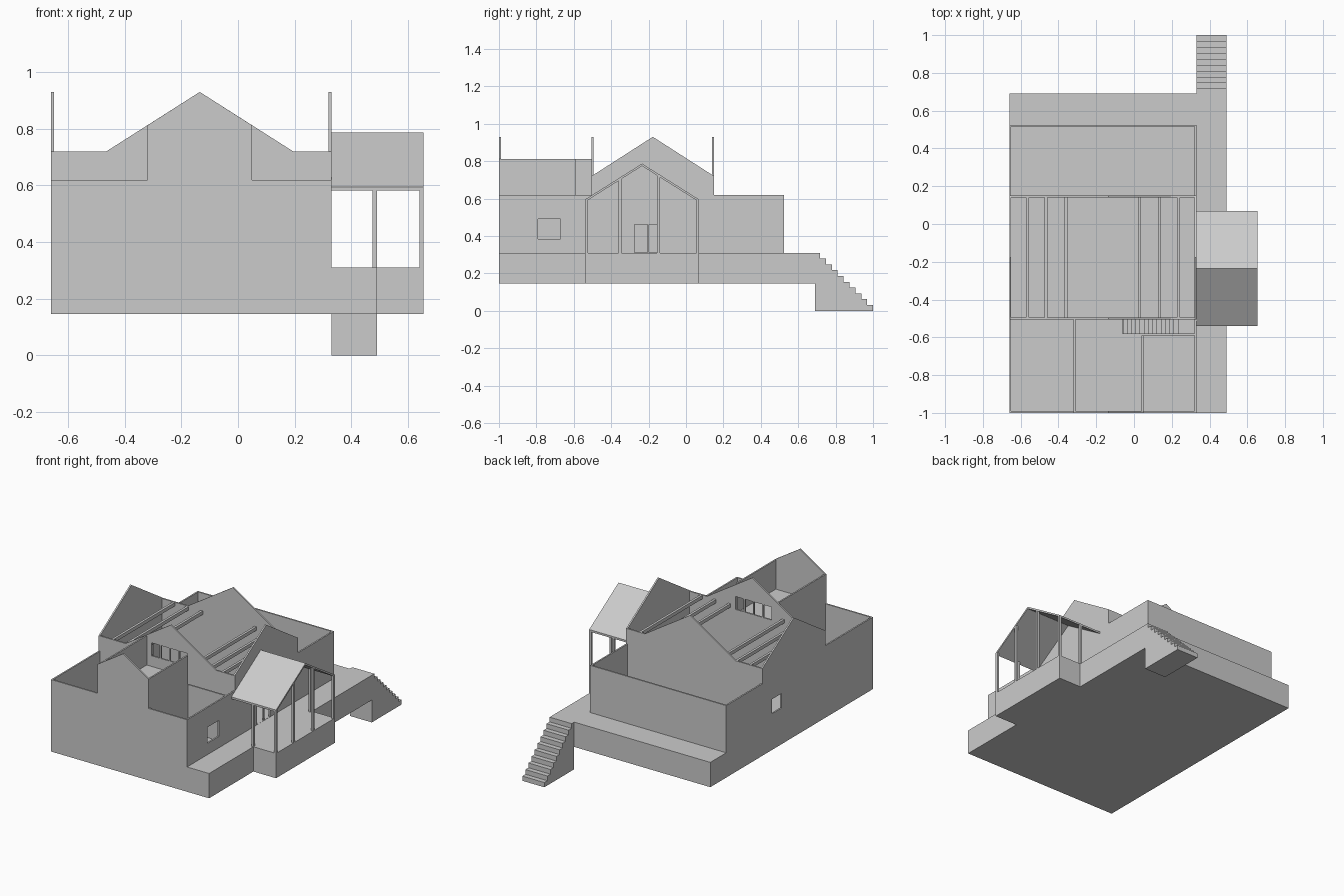
import bpy, bmesh

old = bpy.data.objects.get("Cube")
if old:
    bpy.data.objects.remove(old, do_unlink=True)

grey = bpy.data.materials.new("plain grey")
grey.use_nodes = True
COLOUR = (0.6, 0.6, 0.6, 1)
grey.diffuse_color = COLOUR
grey.node_tree.nodes["Principled BSDF"].inputs["Base Color"].default_value = COLOUR

T = 0.01                                   # wall thickness
LEFT, RIGHT, FRONT, BACK = -0.66, 0.33, -1.0, 0.525
FLOOR, EAVE, HALL, PEAK = 0.31, 0.62, 0.72, 0.93
HALL_F, HALL_B = -0.505, 0.15              # hall gable walls
LOFT_L, LOFT_R = -0.32, 0.05               # loft room sides
STAIR_F = -0.59


def prism(name, profile, axis, start, end):
    """Extrude a 2D profile along 'x' (profile in y,z) or 'y' (profile in x,z)."""
    bm = bmesh.new()
    place = (lambda a, b: (start, a, b)) if axis == "x" else (lambda a, b: (a, start, b))
    face = bm.faces.new([bm.verts.new(place(a, b)) for a, b in profile])
    new = bmesh.ops.extrude_face_region(bm, geom=[face])["geom"]
    step = (end - start, 0, 0) if axis == "x" else (0, end - start, 0)
    bmesh.ops.translate(bm, vec=step, verts=[g for g in new if isinstance(g, bmesh.types.BMVert)])
    bmesh.ops.recalc_face_normals(bm, faces=bm.faces)
    mesh = bpy.data.meshes.new(name)
    bm.to_mesh(mesh)
    bm.free()
    mesh.materials.append(grey)
    obj = bpy.data.objects.new(name, mesh)
    bpy.context.collection.objects.link(obj)
    return obj


def box(name, x0, x1, y0, y1, z0, z1):
    return prism(name, [(x0, z0), (x1, z0), (x1, z1), (x0, z1)], "y", y0, y1)


def cut(wall, *spans):
    """Cut a box-shaped opening through a wall."""
    cutter = box("opening_cutter", *spans)
    cutter.hide_render = True
    mod = wall.modifiers.new("opening", "BOOLEAN")
    mod.operation, mod.solver, mod.object = "DIFFERENCE", "EXACT", cutter
    bpy.context.view_layer.update()
    result = bpy.data.meshes.new_from_object(
        wall.evaluated_get(bpy.context.evaluated_depsgraph_get()))
    wall.modifiers.clear()
    wall.data = result
    bpy.data.objects.remove(cutter, do_unlink=True)


# Foundation, side porch base and entrance steps
BASE, WALK = 0.147, 0.49
box("foundation", LEFT, WALK, FRONT, 0.69, BASE, FLOOR)
PX, PF, PB = 0.655, -0.54, 0.07
box("porch_base", WALK, PX, PF, PB, BASE, FLOOR)
steps, rise, run = 10, FLOOR / 10, 0.0315
profile = [(0.69, 0), (0.69, FLOOR)]
for i in range(steps):
    y = 1 - run * (steps - 1 - i)
    profile += [(y, FLOOR - i * rise), (y, FLOOR - (i + 1) * rise)]
prism("entrance_steps", profile, "x", RIGHT, WALK)

# Long side walls with a gable over the hall
mid = (HALL_F + HALL_B) / 2
side = [(FRONT, FLOOR), (BACK, FLOOR), (BACK, EAVE), (HALL_B, EAVE), (HALL_B, HALL),
        (mid, PEAK), (HALL_F, HALL), (HALL_F, EAVE), (FRONT, EAVE)]
left_wall = prism("left_side_wall", side, "x", LEFT, LEFT + T)
right_wall = prism("right_side_wall", side, "x", RIGHT - T, RIGHT)
cut(left_wall, LEFT - T, LEFT + 2 * T, -0.05, 0.05, 0.385, 0.48)
for y0, y1, z0, z1 in [(-0.79, -0.67, 0.385, 0.49),
                       (-0.275, -0.205, FLOOR + 0.001, 0.46),
                       (-0.197, -0.14, FLOOR + 0.001, 0.46)]:
    cut(right_wall, RIGHT - 2 * T, RIGHT + T, y0, y1, z0, z1)

# Cross walls: back, front with its raised gable, and the two hall gables
box("back_wall", LEFT, RIGHT, BACK - T, BACK, FLOOR, EAVE)
ridge = -0.135
LOFT_TOP = 0.812
prism("front_wall", [(LEFT, FLOOR), (RIGHT, FLOOR), (RIGHT, EAVE), (LOFT_R, EAVE),
                     (LOFT_R, LOFT_TOP), (ridge, PEAK), (LOFT_L, LOFT_TOP),
                     (LOFT_L, EAVE), (LEFT, EAVE)], "y", FRONT, FRONT + T)
gable = [(LEFT, FLOOR), (RIGHT, FLOOR), (RIGHT, HALL), (ridge + 0.33, HALL),
         (ridge, PEAK), (ridge - 0.33, HALL), (LEFT, HALL)]
hall_front = prism("hall_front_gable", gable, "y", HALL_F, HALL_F + T)
prism("hall_back_gable", gable, "y", HALL_B - T, HALL_B)
for i in range(4):
    x = -0.275 + i * 0.068
    cut(hall_front, x, x + 0.058, HALL_F - T, HALL_F + 2 * T, 0.69, 0.775)

# Loft room: side walls, raised floor and stair well
box("loft_left_wall", LOFT_L, LOFT_L + T, FRONT + T, HALL_F, FLOOR, LOFT_TOP)
box("loft_right_wall", LOFT_R - T, LOFT_R, FRONT + T, STAIR_F, FLOOR, LOFT_TOP)
box("loft_floor", LOFT_L + T, LOFT_R - T, FRONT + T, STAIR_F, EAVE - 2 * T, EAVE)
box("loft_landing", LOFT_L + T, -0.06, STAIR_F, HALL_F, EAVE - 2 * T, EAVE)
box("stair_wall", -0.085, RIGHT - T, STAIR_F, STAIR_F + T, FLOOR, EAVE)
count = 13
tread, lift = 0.0225, (EAVE - FLOOR) / (count + 1)
for i in range(count):
    x = 0.235 - i * tread
    top = FLOOR + (i + 1) * lift
    box("stair_tread", x - tread, x, STAIR_F + T, HALL_F, top - lift, top)

# Tie beams across the hall
for x in (0.195, 0.30, 0.40):
    for sign in (-1, 1):
        c = -0.165 + sign * x
        box("hall_beam", c - 0.008, c + 0.008, HALL_F + T, HALL_B - T, HALL - 0.025, HALL - 0.002)

# Porch roof and posts
pm, low, high, thick = (PF + PB) / 2, 0.595, 0.787, 0.013
prism("porch_roof", [(PF, low), (pm, high), (PB, low), (PB, low - thick),
                     (pm, high - thick), (PF, low - thick)], "x", RIGHT, PX)
P = 0.015
slope = (high - low) / (pm - PF)


def post(x, y):
    z = [high - thick / 2 - slope * abs(v - pm) for v in (y, y + P)]
    prism("porch_post", [(y, FLOOR), (y + P, FLOOR), (y + P, z[1]), (y, z[0])], "x", x, x + P)


for y in (PF, -0.36, -0.155, PB - P):
    post(PX - P, y)
for y in (PF, PB - P):
    post(0.475, y)
